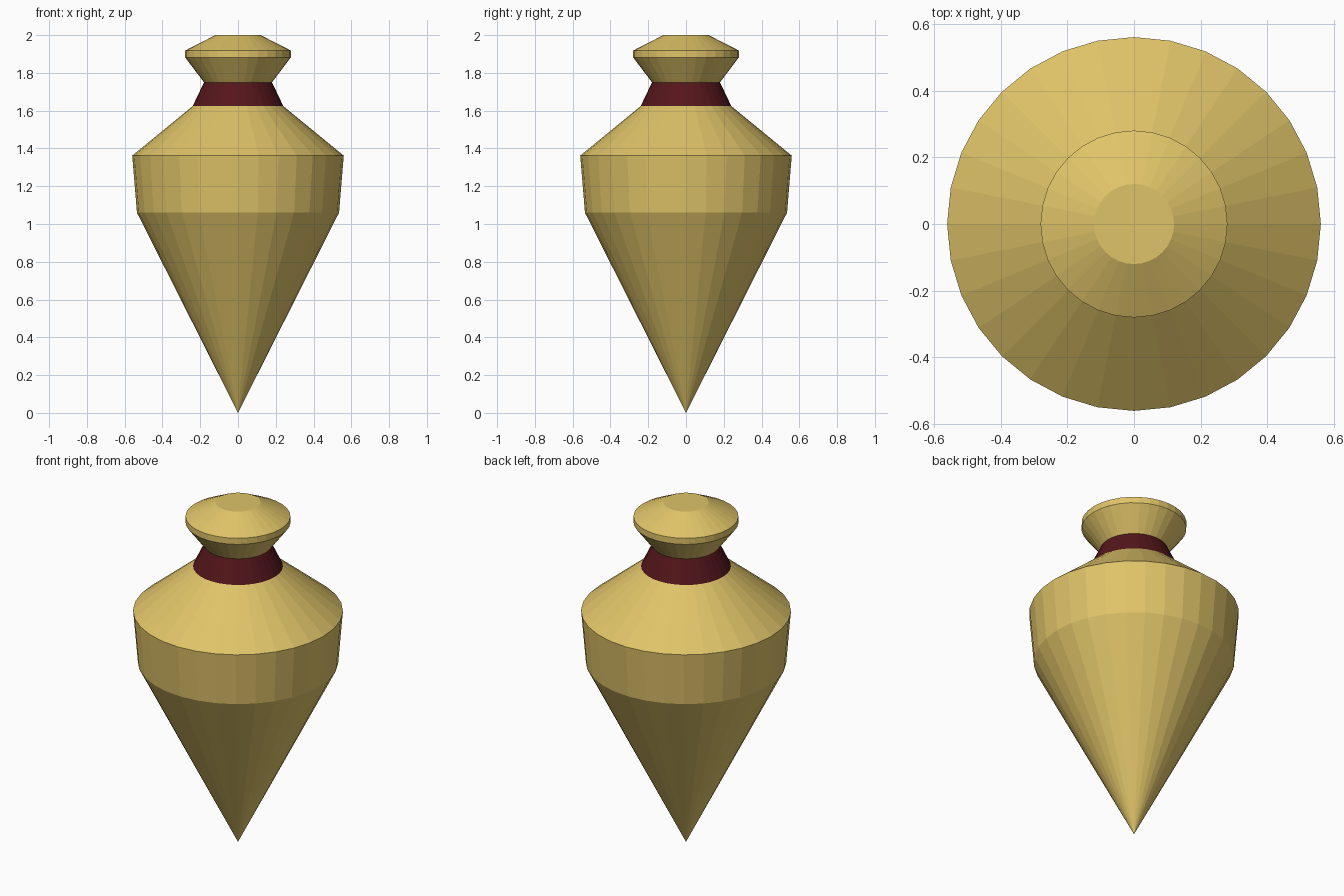
import bpy, bmesh
from math import cos, sin, tau

if "Cube" in bpy.data.objects:
    bpy.data.objects.remove(bpy.data.objects["Cube"])

SIDES = 32


def material(name, rgb):
    mat = bpy.data.materials.new(name)
    mat.diffuse_color = (*rgb, 1)
    mat.use_nodes = True
    mat.node_tree.nodes["Principled BSDF"].inputs["Base Color"].default_value = mat.diffuse_color
    return mat


def lathe(name, profile, mat):
    """Revolve (radius, z) points, listed bottom to top, into flat-faced bands."""
    bm = bmesh.new()
    rings = []
    for r, z in profile:
        if r == 0:
            rings.append([bm.verts.new((0, 0, z))] * SIDES)
        else:
            rings.append([bm.verts.new((r * cos(tau * i / SIDES), r * sin(tau * i / SIDES), z))
                          for i in range(SIDES)])
    for low, high in zip(rings, rings[1:]):
        for i in range(SIDES):
            j = (i + 1) % SIDES
            corners = dict.fromkeys((low[i], low[j], high[j], high[i]))
            bm.faces.new(list(corners))
    # Flat cap on the part that ends at the top of the model
    if profile[-1][1] == 2.0:
        bm.faces.new(rings[-1])
    mesh = bpy.data.meshes.new(name)
    bm.to_mesh(mesh)
    bm.free()
    mesh.materials.append(mat)
    obj = bpy.data.objects.new(name, mesh)
    bpy.context.collection.objects.link(obj)
    return obj


brass = material("brass", (0.74, 0.55, 0.14))
dark_red = material("dark_red", (0.09, 0.008, 0.011))

# Pointed weight with straight band and sloping shoulder
lathe("weight_body", [(0, 0), (0.535, 1.06), (0.56, 1.362), (0.24, 1.624)], brass)
# Tapered coloured collar
lathe("neck_collar", [(0.24, 1.624), (0.18, 1.75)], dark_red)
# Flared cap with flat top
lathe("top_cap", [(0.18, 1.75), (0.28, 1.882), (0.28, 1.918), (0.12, 2.0)], brass)
